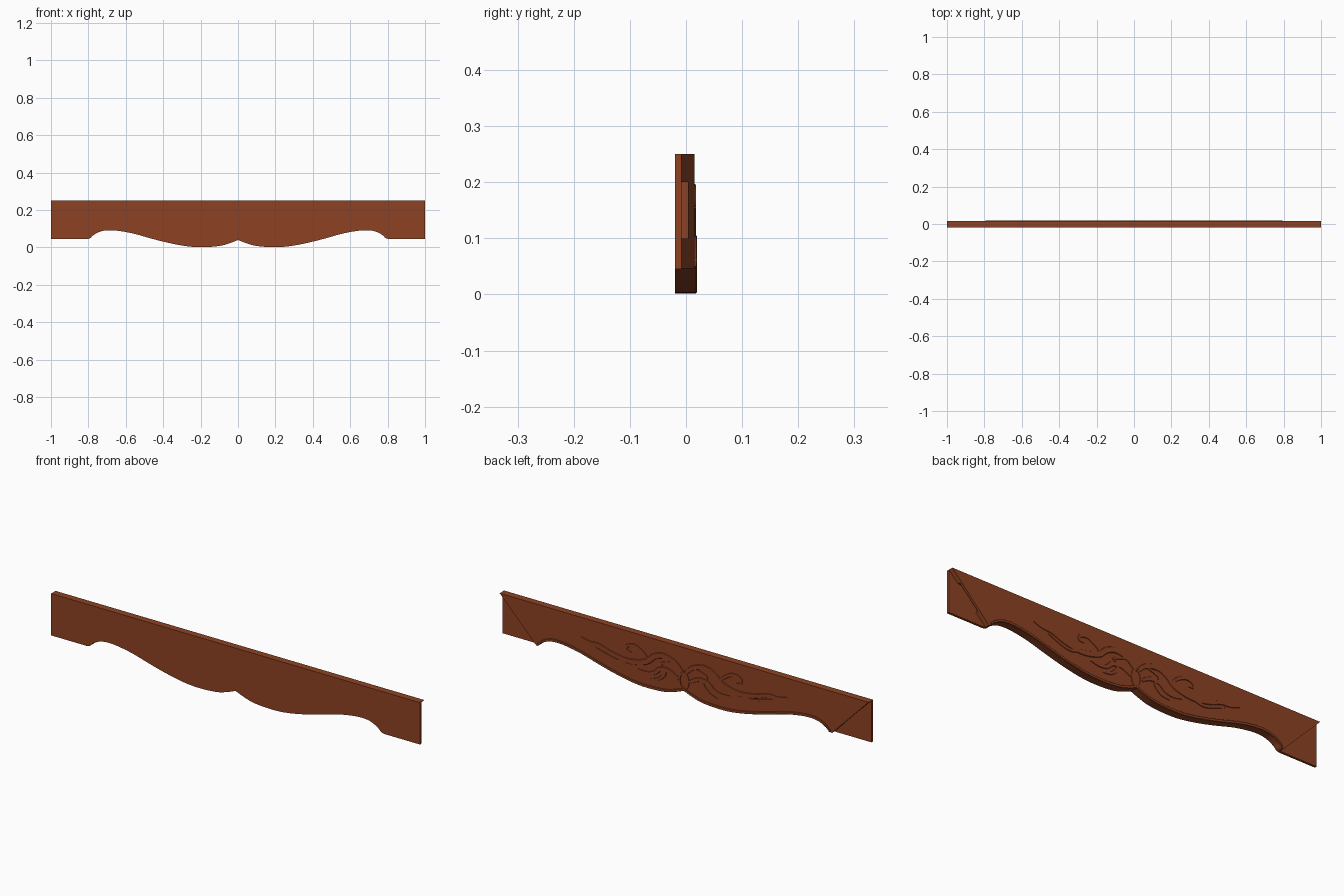
import bpy, bmesh, math
from mathutils import Vector

if "Cube" in bpy.data.objects:
    bpy.data.objects.remove(bpy.data.objects["Cube"])

FRONT, LAP, SLOT, BACK, RIM = -0.0195, -0.008, 0.0036, 0.0148, 0.0195
wood = bpy.data.materials.new("reddish brown wood")
wood.diffuse_color = (0.27, 0.055, 0.017, 1)
wood.use_nodes = True
wood.node_tree.nodes["Principled BSDF"].inputs["Base Color"].default_value = wood.diffuse_color


def finish(name, bm):
    bmesh.ops.recalc_face_normals(bm, faces=bm.faces)
    me = bpy.data.meshes.new(name)
    bm.to_mesh(me)
    bm.free()
    me.materials.append(wood)
    ob = bpy.data.objects.new(name, me)
    bpy.context.collection.objects.link(ob)
    return ob


def prism(name, pts, y0, y1):
    """Extrude an x/z outline along y."""
    bm = bmesh.new()
    f = bm.faces.new([bm.verts.new((x, y0, z)) for x, z in pts])
    ext = bmesh.ops.extrude_face_region(bm, geom=[f])
    for v in ext["geom"]:
        if isinstance(v, bmesh.types.BMVert):
            v.co.y = y1
    return finish(name, bm)


def smooth_path(pts, n=6):
    """Catmull-Rom curve through 2D points."""
    p = [Vector(q) for q in pts]
    p = [2 * p[0] - p[1]] + p + [2 * p[-1] - p[-2]]
    out = []
    for i in range(1, len(p) - 2):
        a, b, c, d = p[i - 1:i + 3]
        for k in range(n):
            t = k / n
            out.append(0.5 * (2 * b + (c - a) * t + (2 * a - 5 * b + 4 * c - d) * t * t
                              + (3 * b - a - 3 * c + d) * t ** 3))
    return out + [p[-2]]


def stroke(bm, pts, width, taper=True, side=1):
    """Raised carved ribbon on the back face, tapering to its tip."""
    path = smooth_path(pts, 5)
    rows = []
    for i, p in enumerate(path):
        d = (path[min(i + 1, len(path) - 1)] - path[max(i - 1, 0)]).normalized()
        nrm = Vector((-d.y, d.x))
        t = i / (len(path) - 1)
        w = width / 2 * ((0.12 + 0.88 * math.sin(math.pi * (0.2 + 0.8 * t))) if taper else 1)
        row = []
        for s, y in ((-1, BACK - 0.001), (-0.8, BACK + 0.003), (0.8, BACK + 0.003), (1, BACK - 0.001)):
            q = p + nrm * w * s
            row.append(bm.verts.new((q.x * side, y, q.y)))
        rows.append(row)
    for a, b in zip(rows, rows[1:]):
        for j in range(4):
            bm.faces.new((a[j], b[j], b[(j + 1) % 4], a[(j + 1) % 4]))
    bm.faces.new(rows[0])
    bm.faces.new(rows[-1])


# Scalloped lower edge, right half then mirrored
half = smooth_path([(0, 0.04), (0.05, 0.021), (0.1, 0.008), (0.18, 0.002), (0.26, 0.005),
                    (0.35, 0.02), (0.45, 0.044), (0.55, 0.072), (0.62, 0.086), (0.68, 0.092),
                    (0.73, 0.087), (0.77, 0.068), (0.79, 0.05), (0.81, 0.045)])
edge = [(-p.x, p.y) for p in reversed(half[1:])] + [(p.x, p.y) for p in half]

# Board
board = prism("apron_board", [(-1, 0.045)] + edge + [(1, 0.045), (1, 0.25), (-1, 0.25)], FRONT, BACK)

# Mitred lap and mortise cut into each end
cutters = []
for s in (-1, 1):
    lap = [(0.79, 0.035), (1.02, 0.2705), (1.02, 0.0)]
    lap[0] = (0.7902, 0.035)
    slot = [(0.81, 0.1), (1.05, 0.1), (1.05, 0.2), (0.81, 0.2)]
    cutters.append(prism("lap_cutter", [(s * x, z) for x, z in lap], LAP, 0.05))
    cutters.append(prism("mortise_cutter", [(s * x, z) for x, z in slot], LAP, SLOT))
for c in cutters:
    c.hide_render = True
    m = board.modifiers.new("cut", "BOOLEAN")
    m.operation, m.solver, m.object = "DIFFERENCE", "EXACT", c
bpy.context.view_layer.update()
dg = bpy.context.evaluated_depsgraph_get()
mesh = bpy.data.meshes.new_from_object(board.evaluated_get(dg))
board.modifiers.clear()
board.data = mesh
for c in cutters:
    bpy.data.objects.remove(c)

# Moulded rim following the scallop on the back
low = [q for q in edge if abs(q[0]) <= 0.795]
rim = prism("edge_rim", low + [(x, z + 0.013) for x, z in reversed(low)], BACK - 0.001, RIM)
bev = rim.modifiers.new("soft edge", "BEVEL")
bev.width, bev.segments, bev.limit_method = 0.0015, 1, "ANGLE"
bev.angle_limit = math.radians(50)

# Carved scrollwork: centre ring and mirrored leafy vines
bm = bmesh.new()
ring = [(0.024 * math.sin(a * math.pi / 6), 0.088 + 0.04 * math.cos(a * math.pi / 6)) for a in range(13)]
stroke(bm, ring, 0.01, taper=False)
vines = [
    ([(0.01, 0.13), (0.05, 0.165), (0.11, 0.18), (0.16, 0.165), (0.21, 0.125), (0.3, 0.105),
      (0.39, 0.118), (0.46, 0.14), (0.51, 0.142), (0.56, 0.155)], 0.03),
    ([(0.19, 0.135), (0.22, 0.165), (0.265, 0.188), (0.305, 0.18), (0.31, 0.158), (0.285, 0.152)], 0.018),
    ([(0.03, 0.09), (0.08, 0.115), (0.13, 0.11), (0.16, 0.085), (0.2, 0.075), (0.25, 0.08)], 0.024),
    ([(0.1, 0.11), (0.11, 0.085), (0.14, 0.06), (0.18, 0.05)], 0.018),
    ([(0.06, 0.16), (0.1, 0.15), (0.125, 0.135), (0.11, 0.125)], 0.014),
    ([(0.3, 0.105), (0.36, 0.092), (0.42, 0.105), (0.48, 0.125)], 0.016),
]
for s in (-1, 1):
    for pts, w in vines:
        stroke(bm, pts, w, side=s)
scroll = finish("carved_scrollwork", bm)

# Smooth the curves, keep the arrises crisp
for ob in (board, rim, scroll):
    ob.select_set(True)
bpy.context.view_layer.objects.active = board
bpy.ops.object.shade_smooth_by_angle(angle=math.radians(30))
